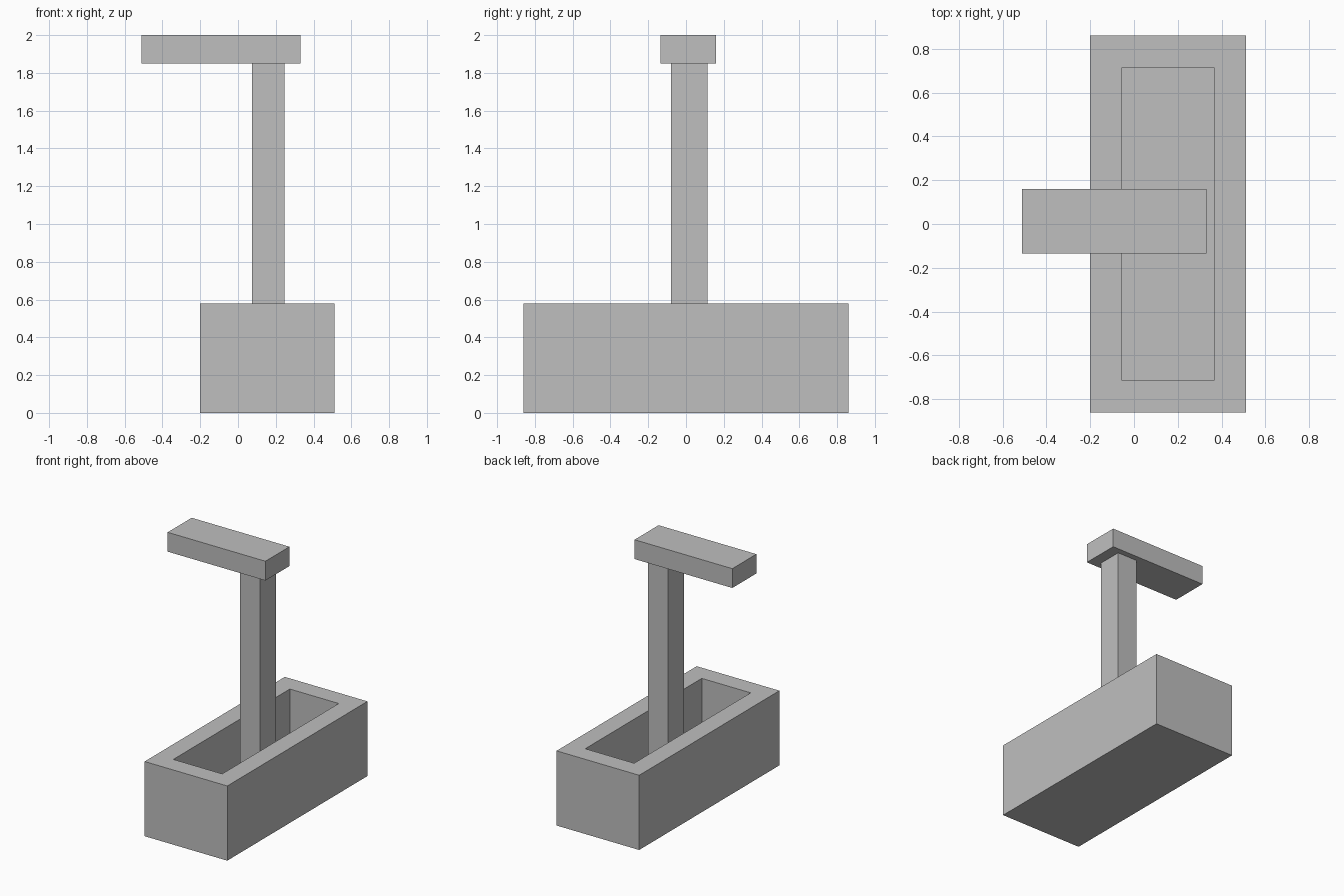
import bpy
import bmesh

cube = bpy.data.objects.get("Cube")
if cube:
    bpy.data.objects.remove(cube, do_unlink=True)

GREY = (0.52, 0.52, 0.52, 1.0)
grey = bpy.data.materials.new("plain grey")
grey.use_nodes = True
grey.diffuse_color = GREY
grey.node_tree.nodes["Principled BSDF"].inputs["Base Color"].default_value = GREY


def box(name, low, high, cavity=None):
    """Box between two corners; cavity = (rim width, depth) sinks a pocket in the top."""
    bm = bmesh.new()
    bmesh.ops.create_cube(bm, size=1)
    for v in bm.verts:
        v.co = [(a + b) / 2 + c * (b - a) for a, b, c in zip(low, high, v.co)]
    if cavity:
        rim, depth = cavity
        bm.normal_update()
        top = max(bm.faces, key=lambda f: f.calc_center_median().z)
        bmesh.ops.inset_region(bm, faces=[top], thickness=rim)
        walls = bmesh.ops.extrude_discrete_faces(bm, faces=[top])
        floor = walls["faces"][0]
        bmesh.ops.translate(bm, verts=floor.verts, vec=(0, 0, -depth))
    bmesh.ops.recalc_face_normals(bm, faces=bm.faces)
    mesh = bpy.data.meshes.new(name)
    bm.to_mesh(mesh)
    bm.free()
    mesh.materials.append(grey)
    obj = bpy.data.objects.new(name, mesh)
    bpy.context.collection.objects.link(obj)
    return obj


# Hollow trough, upright standing on its floor, and the overhanging top bar
FLOOR = 0.2
box("trough_base", (-0.2, -0.86, 0), (0.51, 0.86, 0.58), cavity=(0.205, 0.58 - FLOOR))
box("post", (0.075, -0.08, FLOOR), (0.245, 0.115, 1.85))
box("top_bar", (-0.51, -0.135, 1.85), (0.33, 0.16, 2.0))
